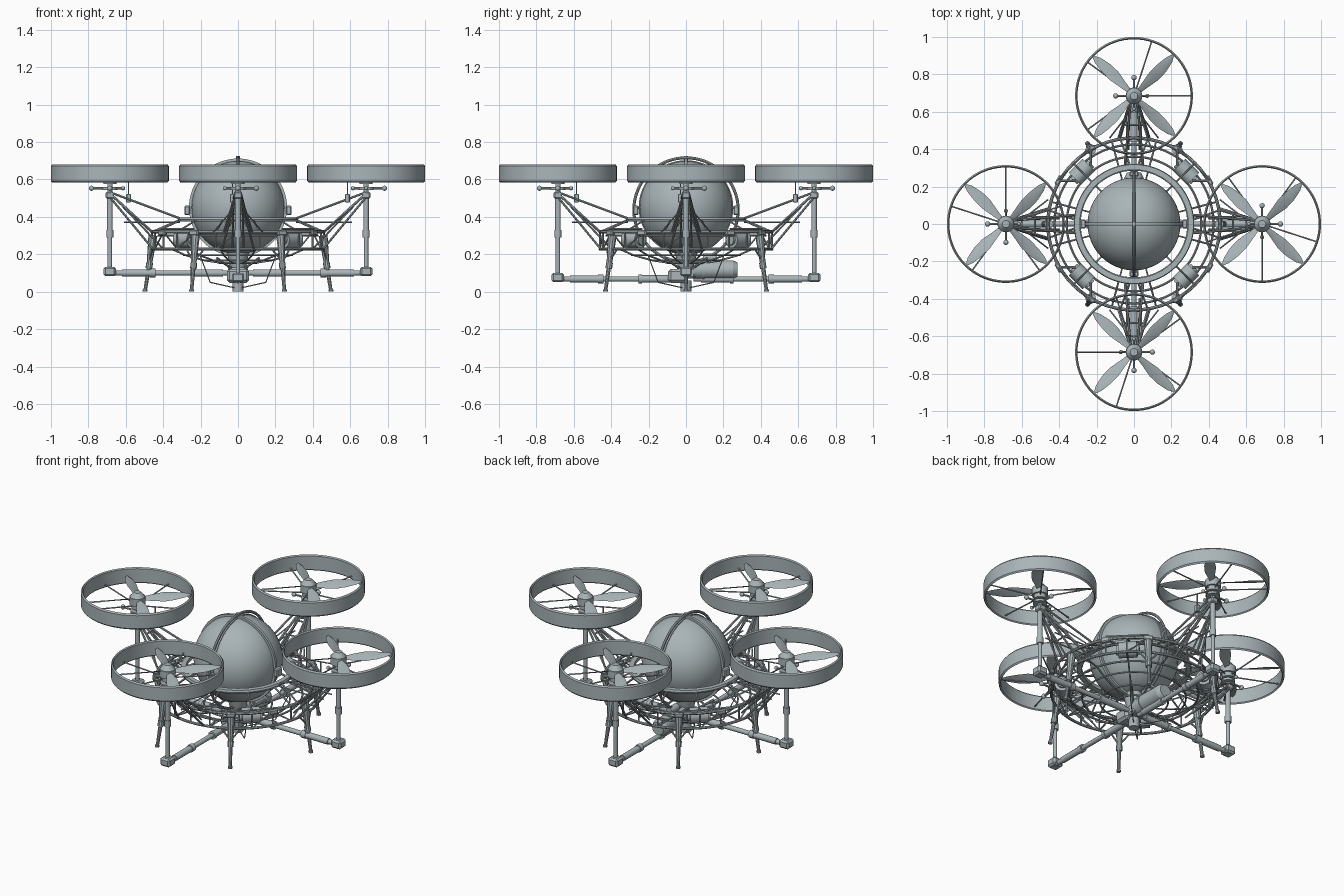
import bpy, bmesh, math
from math import sin, cos, pi, radians
from mathutils import Matrix, Vector

cube = bpy.data.objects.get("Cube")
if cube:
    bpy.data.objects.remove(cube, do_unlink=True)

COLOUR = (0.40, 0.46, 0.48, 1)
metal = bpy.data.materials.new("blue grey metal")
metal.use_nodes = True
metal.diffuse_color = COLOUR
metal.node_tree.nodes["Principled BSDF"].inputs["Base Color"].default_value = COLOUR


# --- helpers ---
def finish(bm, name, matrix=None):
    bmesh.ops.recalc_face_normals(bm, faces=bm.faces)
    me = bpy.data.meshes.new(name)
    bm.to_mesh(me)
    bm.free()
    ob = bpy.data.objects.new(name, me)
    bpy.context.collection.objects.link(ob)
    me.materials.append(metal)
    if matrix:
        ob.matrix_world = matrix
    bpy.ops.object.select_all(action='DESELECT')
    ob.select_set(True)
    bpy.context.view_layer.objects.active = ob
    bpy.ops.object.shade_smooth_by_angle(angle=radians(35))
    return ob


def rod(bm, p, q, r=0.006, r2=None, n=8):
    p, q = Vector(p), Vector(q)
    d = q - p
    m = Matrix.Translation((p + q) / 2) @ d.to_track_quat('Z', 'Y').to_matrix().to_4x4()
    bmesh.ops.create_cone(bm, cap_ends=True, segments=n, radius1=r,
                          radius2=r if r2 is None else r2, depth=d.length, matrix=m)


def path(bm, pts, r):
    for a, b in zip(pts, pts[1:]):
        rod(bm, a, b, r, n=6)


def box(bm, c, size, rot=0, bevel=0.006):
    m = Matrix.Translation(c) @ Matrix.Rotation(rot, 4, 'Z') @ Matrix.Diagonal((*size, 1))
    vs = bmesh.ops.create_cube(bm, size=1, matrix=m)['verts']
    edges = {e for v in vs for e in v.link_edges}
    bmesh.ops.bevel(bm, geom=list(edges), offset=bevel, segments=1, affect='EDGES')


def ball(bm, c, r, n=12):
    bmesh.ops.create_uvsphere(bm, u_segments=n, v_segments=n // 2, radius=r,
                              matrix=Matrix.Translation(c))


def lathe(bm, profile, n=64, matrix=Matrix()):
    rings = [[bm.verts.new(matrix @ Vector((r * cos(2 * pi * i / n), r * sin(2 * pi * i / n), z)))
              for r, z in profile] for i in range(n)]
    for i in range(n):
        a, b = rings[i], rings[(i + 1) % n]
        for j in range(len(profile)):
            k = (j + 1) % len(profile)
            bm.faces.new((a[j], b[j], b[k], a[k]))


def hoop(bm, r, z, t, matrix=Matrix(), n=64):
    lathe(bm, [(r + t * cos(pi * k / 4), z + t * sin(pi * k / 4)) for k in range(8)], n, matrix)


def polar(r, a, z):
    return Vector((r * cos(a), r * sin(a), z))


# --- round cabin with two crossing hoops and a seam ---
bm = bmesh.new()
bmesh.ops.create_uvsphere(bm, u_segments=64, v_segments=40, radius=0.248,
                          matrix=Matrix.Translation((0, 0, 0.45)))
finish(bm, "cabin_sphere")

bm = bmesh.new()
hoop(bm, 0.279, 0, 0.008, Matrix.Translation((0, 0, 0.437)) @ Matrix.Rotation(pi / 2, 4, 'Y'))
lathe(bm, [(0.242, -0.008), (0.262, -0.008), (0.262, 0.008), (0.242, 0.008)], 64,
      Matrix.Translation((0, 0, 0.45)) @ Matrix.Rotation(pi / 2, 4, 'X'))
lathe(bm, [(0.242, -0.007), (0.253, -0.007), (0.253, 0.007), (0.242, 0.007)], 64,
      Matrix.Translation((0, 0, 0.45)) @ Matrix.Rotation(pi / 2, 4, 'Y'))
for s in (-1, 1):
    box(bm, (s * 0.272, 0, 0.435), (0.03, 0.05, 0.05))
    box(bm, (0, s * 0.268, 0.435), (0.05, 0.03, 0.05))
rod(bm, (0, 0, 0.69), (0, 0, 0.725), 0.012)
finish(bm, "cabin_hoops")

bm = bmesh.new()
lathe(bm, [(0.29, 0.375), (0.318, 0.375), (0.322, 0.385), (0.318, 0.397), (0.29, 0.397)], 72)
finish(bm, "cabin_collar")

# --- ring frame with truss, inner ring and basket under the cabin ---
bm = bmesh.new()
for r, z, t in ((0.46, 0.32, 0.009), (0.46, 0.228, 0.008), (0.425, 0.30, 0.006),
                (0.36, 0.225, 0.006), (0.29, 0.195, 0.005), (0.19, 0.168, 0.005), (0.1, 0.155, 0.006)):
    hoop(bm, r, z, t)
N = 24
for i in range(N):
    a, b = 2 * pi * i / N, 2 * pi * (i + 1) / N
    rod(bm, polar(0.46, a, 0.32), polar(0.46, a, 0.228), 0.005)
    if i % 2:
        rod(bm, polar(0.46, a, 0.228), polar(0.46, b, 0.32), 0.004)
        rod(bm, polar(0.46, a, 0.32), polar(0.31, a, 0.385), 0.005)
        path(bm, [polar(r, a, z) for r, z in
                  ((0.46, 0.228), (0.36, 0.225), (0.29, 0.195), (0.19, 0.168), (0.1, 0.155))], 0.005)
finish(bm, "ring_frame")

# --- battery drums on the diagonals, with clamps ---
bm = bmesh.new()
for k in range(4):
    a = pi / 4 + k * pi / 2
    t = Vector((-sin(a), cos(a), 0)) * 0.052
    c = polar(0.395, a, 0.278)
    rod(bm, c - t, c + t, 0.046, n=20)
    for s in (-1, 1):
        rod(bm, c + s * t, c + s * t * 1.25, 0.03, n=16)
        box(bm, polar(0.465, a + s * 0.26, 0.315), (0.025, 0.055, 0.03), a + s * 0.26)
        rod(bm, polar(0.46, a + s * 0.26, 0.32), polar(0.39, a + s * 0.15, 0.32), 0.006)
    rod(bm, polar(0.47, a - 0.26, 0.335), polar(0.47, a + 0.26, 0.335), 0.005)
finish(bm, "battery_drums")

# --- six landing legs ---
for k in range(6):
    bm = bmesh.new()
    a = k * pi / 3
    top, knee, foot = polar(0.455, a, 0.3), polar(0.475, a, 0.14), polar(0.497, a, 0.004)
    rod(bm, knee, top, 0.014, 0.024, n=10)
    rod(bm, foot, knee, 0.009, 0.012, n=10)
    rod(bm, polar(0.472, a, 0.155), polar(0.477, a, 0.125), 0.018, n=10)
    rod(bm, polar(0.497, a, 0), polar(0.497, a, 0.012), 0.013, n=10)
    for s in (-1, 1):
        rod(bm, knee + Vector((0, 0, 0.02)), polar(0.46, a + s * 0.12, 0.228), 0.005)
    finish(bm, "landing_leg_%d" % (k + 1))


# --- rotor arms: built along +x, then turned ---
def rotor(bm, cx):
    at = Matrix.Translation((cx, 0, 0))
    # hub and mast
    rod(bm, (cx, 0, 0.52), (cx, 0, 0.6), 0.014, n=12)
    rod(bm, (cx, 0, 0.545), (cx, 0, 0.56), 0.04, n=16)
    rod(bm, (cx, 0, 0.575), (cx, 0, 0.60), 0.035, n=16)
    rod(bm, (cx, 0, 0.60), (cx, 0, 0.645), 0.045, n=20)
    rod(bm, (cx, 0, 0.645), (cx, 0, 0.672), 0.042, 0.02, n=20)
    # control bars with ball ends
    for d in (Vector((1, 0, 0)), Vector((0, 1, 0))):
        c = Vector((cx, 0, 0.553))
        rod(bm, c - d * 0.07, c + d * 0.09, 0.006)
        ball(bm, c + d * 0.098, 0.014)
        ball(bm, c - d * 0.07, 0.011)
    # spokes holding the duct
    for k in range(5):
        d = polar(1, -pi / 2 + k * 2 * pi / 5, 0)
        rod(bm, Vector((cx, 0, 0.59)) + d * 0.03, Vector((cx, 0, 0.605)) + d * 0.306, 0.004)
    # blades: stations of radius, leading and trailing chord, pitch in degrees
    stations = ((0.03, 0.012, 0.012, 32), (0.08, 0.022, 0.02, 30), (0.15, 0.034, 0.033, 24),
                (0.21, 0.032, 0.03, 18), (0.27, 0.024, 0.016, 13), (0.3, 0.012, 0.0, 10))
    for k in range(4):
        m = at @ Matrix.Translation((0, 0, 0.63)) @ Matrix.Rotation(pi / 4 + k * pi / 2, 4, 'Z')
        rows = []
        for r, le, te, pitch in stations:
            p = radians(pitch)
            sect = ((le, 0), (0.002, 0.004), (-te - 0.002, 0), (0.002, -0.002))
            rows.append([bm.verts.new(m @ Vector((r, y * cos(p) - z * sin(p), y * sin(p) + z * cos(p))))
                         for y, z in sect])
        for a, b in zip(rows, rows[1:]):
            for j in range(4):
                bm.faces.new((a[j], a[(j + 1) % 4], b[(j + 1) % 4], b[j]))
        bm.faces.new(rows[0])
        bm.faces.new(rows[-1])


CX = 0.685
for k, name in enumerate(("left", "back", "right", "front")):
    turn = Matrix.Rotation(k * pi / 2, 4, 'Z')
    low = 0.068 if k % 2 else 0.1

    bm = bmesh.new()
    lathe(bm, [(0.302, 0.59), (0.308, 0.584), (0.315, 0.592), (0.315, 0.672), (0.308, 0.681),
               (0.302, 0.674)], 72, Matrix.Translation((CX, 0, 0)))
    finish(bm, name + "_duct", turn)

    bm = bmesh.new()
    rotor(bm, CX)
    finish(bm, name + "_rotor", turn)

    # post, foot block and lower boom
    bm = bmesh.new()
    box(bm, (CX, 0, low + 0.008), (0.066, 0.066, 0.05), bevel=0.01)
    rod(bm, (CX, 0, low), (CX, 0, 0.32), 0.012, n=12)
    rod(bm, (CX, 0, 0.29), (CX, 0, 0.33), 0.019, n=12)
    rod(bm, (CX, 0, 0.32), (CX, 0, 0.53), 0.015, n=12)
    rod(bm, (0.04, 0, low), (CX, 0, low), 0.014, n=12)
    for x0, x1, r in ((0.08, 0.25, 0.02), (0.235, 0.255, 0.024), (0.44, 0.62, 0.019), (0.44, 0.47, 0.023)):
        rod(bm, (x0, 0, low), (x1, 0, low), r, n=12)
    finish(bm, name + "_boom", turn)

    # lattice between post and ring frame
    bm = bmesh.new()
    for s in (-1, 1):
        for p, q, r in (((0.68, s * 0.012, 0.52), (0.46, s * 0.075, 0.32), 0.007),
                        ((0.68, s * 0.012, 0.50), (0.455, s * 0.085, 0.228), 0.006),
                        ((0.68, s * 0.015, 0.53), (0.305, s * 0.05, 0.39), 0.006),
                        ((0.62, s * 0.025, 0.46), (0.40, s * 0.03, 0.23), 0.005),
                        ((0.61, s * 0.04, 0.372), (0.31, s * 0.04, 0.372), 0.004),
                        ((0.57, s * 0.045, 0.42), (0.46, s * 0.13, 0.32), 0.004),
                        ((0.46, s * 0.075, 0.32), (0.31, s * 0.02, 0.385), 0.005)):
            rod(bm, p, q, r)
    for x, w, z in ((0.6, 0.035, 0.447), (0.53, 0.055, 0.383)):
        rod(bm, (x, -w, z), (x, w, z), 0.005)
    box(bm, (CX, 0, 0.515), (0.045, 0.045, 0.035))
    # hanging control box
    rod(bm, (CX - 0.1, -0.03, 0.59), (CX - 0.1, -0.03, 0.5), 0.003)
    box(bm, (CX - 0.1, -0.03, 0.5), (0.025, 0.025, 0.045), bevel=0.003)
    finish(bm, name + "_lattice", turn)

# --- engine, gearbox and central foot ---
bm = bmesh.new()
rod(bm, (0, 0.04, 0.118), (0, 0.25, 0.118), 0.05, n=24)
rod(bm, (0, 0.25, 0.118), (0, 0.275, 0.118), 0.05, 0.038, n=24)
rod(bm, (0, 0.085, 0.118), (0, 0.1, 0.118), 0.054, n=24)
rod(bm, (0, 0.09, 0.182), (0, 0.165, 0.182), 0.022, n=16)
finish(bm, "engine")

bm = bmesh.new()
box(bm, (0, -0.045, 0.085), (0.12, 0.1, 0.075), bevel=0.015)
box(bm, (0, 0, 0.1), (0.09, 0.1, 0.06), bevel=0.01)
rod(bm, (0, 0, 0), (0, 0, 0.06), 0.03, n=16)
rod(bm, (0, 0, 0.1), (0, 0, 0.21), 0.035, 0.06, n=16)
for k in range(4):
    a = pi / 4 + k * pi / 2
    rod(bm, polar(0.04, a, 0.12), polar(0.16, a, 0.18), 0.007)
    path(bm, [polar(0.29, a, 0.2), polar(0.21, a, 0.05), polar(0.02, a, 0.02)], 0.003)
finish(bm, "gearbox")
